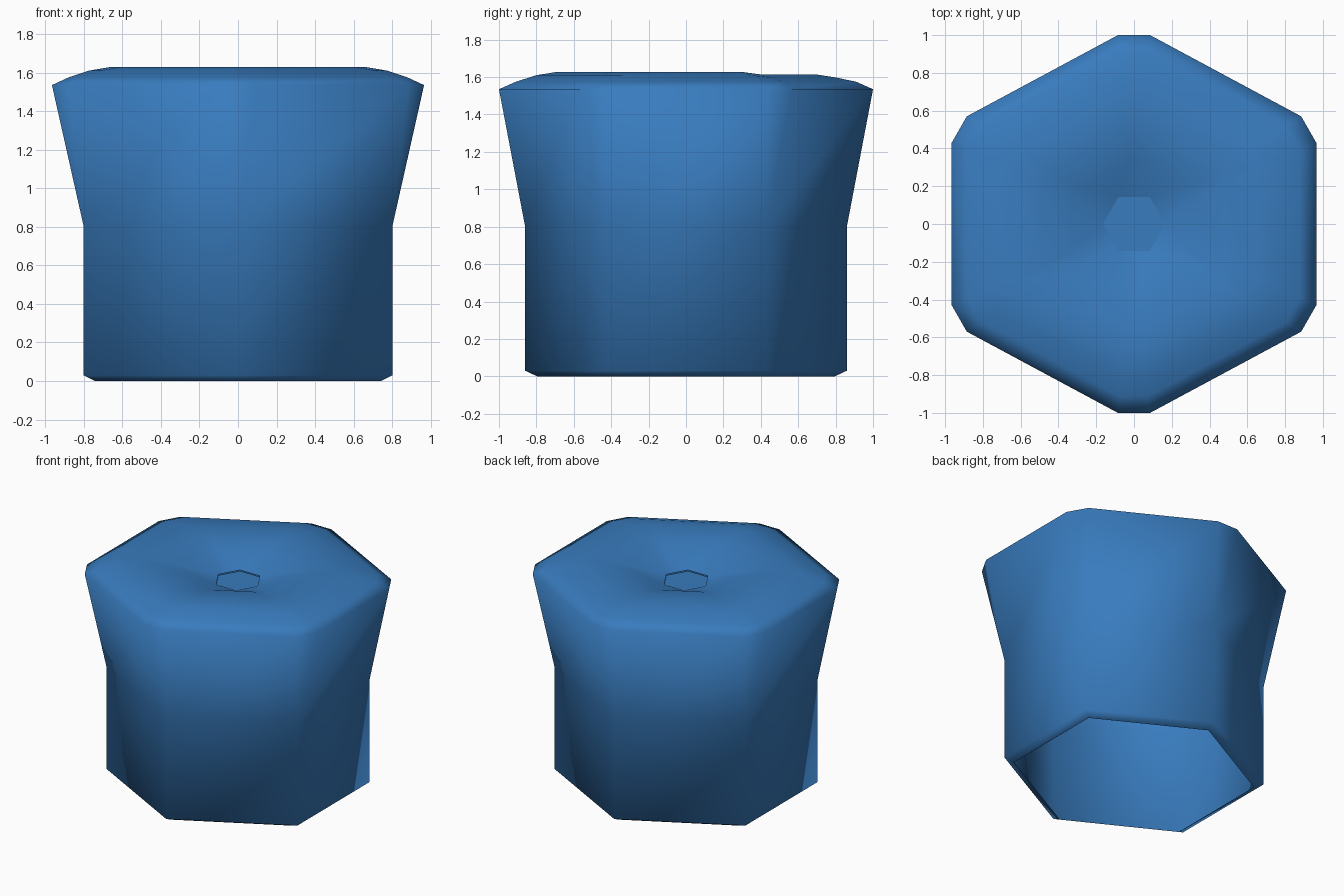
import bpy, bmesh, math

if "Cube" in bpy.data.objects:
    bpy.data.objects.remove(bpy.data.objects["Cube"])

blue = bpy.data.materials.new("blue")
blue.diffuse_color = (0.04, 0.2, 0.515, 1)
blue.use_nodes = True
blue.node_tree.nodes["Principled BSDF"].inputs["Base Color"].default_value = blue.diffuse_color

# Twelve-point rim: a hexagon with clipped corners (one quadrant, mirrored)
quad = [(0.965, 0.43), (0.885, 0.57), (0.085, 1.0)]
rim = quad + [(-x, y) for x, y in reversed(quad)]
rim += [(-x, -y) for x, y in rim]

# Six-cornered body; each corner is used twice to match the clipped rim corners
half = [(0.8, 0.43), (0.8, 0.43), (0.0, 0.86), (0.0, 0.86), (-0.8, 0.43), (-0.8, 0.43)]
body = half + [(-x, -y) for x, y in half]

# Centre hole: corners sit opposite the flat sides of the rim
R = 0.165
hole = [(R * math.cos(math.radians(60 * ((i + 1) // 2))),
         R * math.sin(math.radians(60 * ((i + 1) // 2)))) for i in range(12)]


def ring(points, scale, z, back_drop=0.0):
    """Scaled ring at height z; the back side can sit a little lower."""
    return [(x * scale, y * scale, z - (back_drop if y * scale > 0.35 else 0))
            for x, y in points]


def make_object(name, rings, cap=False):
    bm = bmesh.new()
    rows = [[bm.verts.new(p) for p in r] for r in rings]
    for a, b in zip(rows, rows[1:]):
        n = len(a)
        for i in range(n):
            j = (i + 1) % n
            bm.faces.new((a[i], a[j], b[j], b[i]))
    if cap:
        bm.faces.new(rows[0])
    bmesh.ops.remove_doubles(bm, verts=bm.verts[:], dist=0.0005)
    for f in bm.faces:
        f.smooth = True
    me = bpy.data.meshes.new(name)
    bm.to_mesh(me)
    bm.free()
    me.materials.append(blue)
    ob = bpy.data.objects.new(name, me)
    bpy.context.collection.objects.link(ob)
    return ob


# Open-bottomed shell: bevelled foot, straight wall, flared rim, dished top
make_object("shell", [
    ring(body, 0.925, 0.0),
    ring(body, 1.0, 0.03),
    ring(body, 1.0, 0.8),
    ring(rim, 1.0, 1.535),
    ring(rim, 0.91, 1.575),
    ring(rim, 0.8, 1.61, 0.012),
    ring(rim, 0.69, 1.628, 0.013),
    ring(rim, 0.5, 1.612, 0.005),
    ring(rim, 0.34, 1.575),
    ring(hole, 1.0, 1.51),
])

# Small flat plate closing the centre of the dish
make_object("centre_plate", [ring(hole[::2], 1.0, 1.503)], cap=True)
